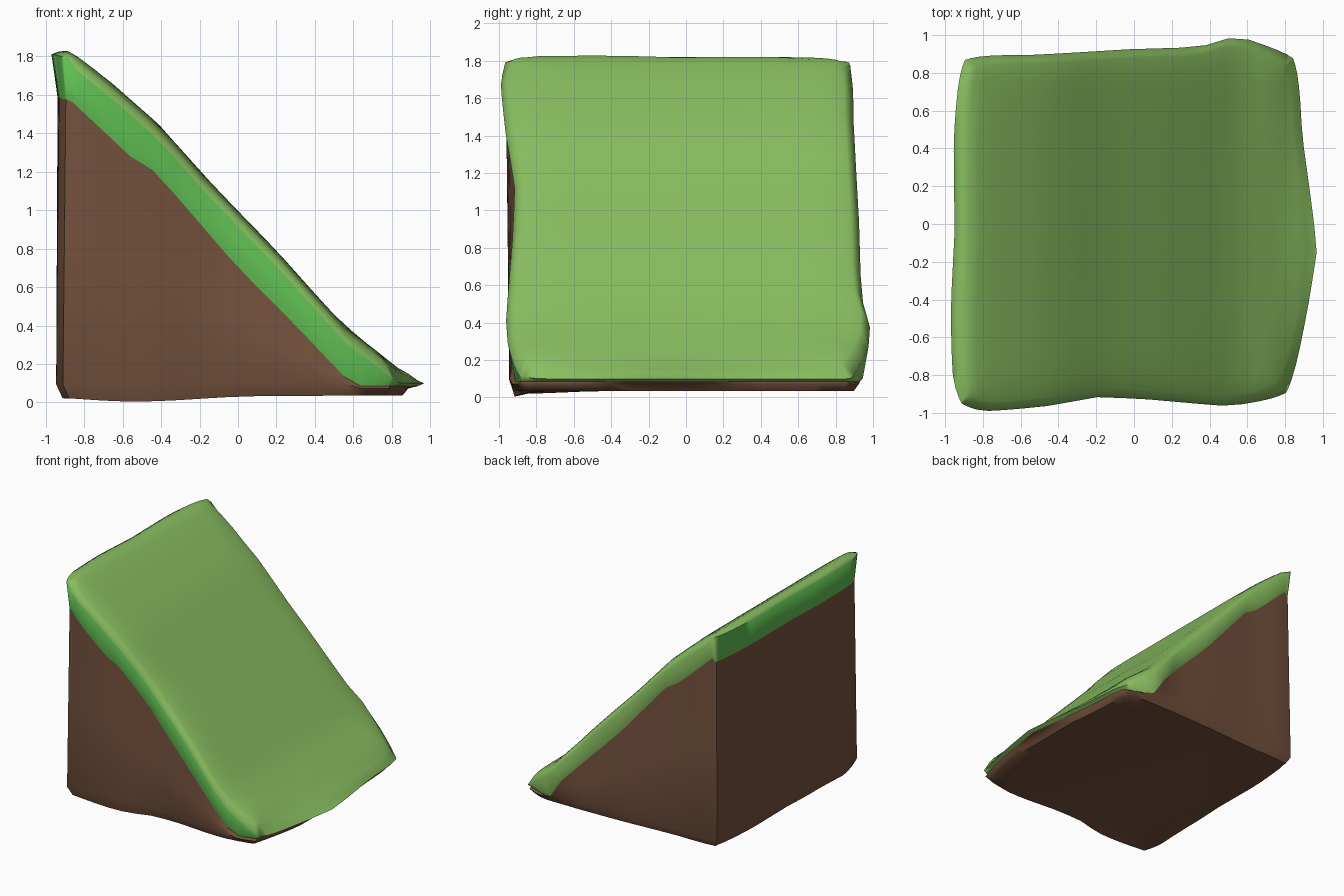
import bpy, bmesh, math

if "Cube" in bpy.data.objects:
    bpy.data.objects.remove(bpy.data.objects["Cube"])

N = 20  # grid divisions across the slope

# Measured outline and height profiles: (position, value)
LEFT = [(-1, -.94), (-.8, -.965), (-.4, -.97), (0, -.95), (.5, -.955), (1, -.925)]
RIGHT = [(-1, .83), (-.85, .85), (-.4, .93), (-.13, .97), (.2, .93), (.5, .89), (1, .87)]
FRONT = [(-1, -.98), (-.82, -1.0), (-.5, -.97), (-.35, -.955), (-.2, -.915), (.1, -.925),
         (.4, -.95), (.6, -.965), (1, -.92)]
BACK = [(-1, .90), (-.55, .895), (-.35, .905), (0, .925), (.35, .935), (.5, .955),
        (.6, 1.0), (.8, .945), (1, .90)]
TOP = [(-.97, 1.85), (-.88, 1.83), (-.65, 1.645), (-.4, 1.425), (-.2, 1.195), (0, .985),
       (.2, .78), (.4, .555), (.57, .37), (.7, .275), (.82, .18), (.97, .12)]
SEAM = [(-.97, 1.59), (-.87, 1.57), (-.55, 1.27), (-.43, 1.2), (0, .7), (.3, .4),
        (.47, .22), (.6, .085)]


def interp(table, v):
    if v <= table[0][0]:
        return table[0][1]
    for (a, p), (b, q) in zip(table, table[1:]):
        if v <= b:
            return p + (q - p) * (v - a) / (b - a)
    return table[-1][1]


def plan(s, t, inset, round_off=.035):
    """Map s, t in -1..1 to a plan position inside the wobbly outline."""
    l, r = interp(LEFT, .96 * t) + inset, interp(RIGHT, .96 * t) - inset
    f, b = interp(FRONT, .96 * s) + inset, interp(BACK, .96 * s) - inset
    corner = 1 - round_off * (abs(s) * abs(t)) ** 8
    x = (l + (r - l) * (s + 1) / 2) * corner
    y = (f + (b - f) * (t + 1) / 2) * corner
    return x, y


# Parameters crowded towards the edges, and the boundary loop
PAR = [math.sin(math.pi / 2 * (2 * i / N - 1)) for i in range(N + 1)]
LOOP = ([(i, 0) for i in range(N)] + [(N, j) for j in range(N)]
        + [(i, N) for i in range(N, 0, -1)] + [(0, j) for j in range(N, 0, -1)])


def ring_points(inset, height, round_off=.035):
    pts = []
    for i, j in LOOP:
        x, y = plan(PAR[i], PAR[j], inset, round_off)
        pts.append((x, y, height(x, y)))
    return pts


def rim_z(x, y):
    return max(interp(TOP, x) - .07 + .03 * (x < -.85), .1)


def seam_z(x, y):
    lift = .05 if y > .8 and x < .5 else 0  # the back skirt is a little shorter
    return max(interp(SEAM, x) + lift * (x > -.85), .08)


def bridge(bm, a, b):
    n = len(a)
    return [bm.faces.new((a[k], b[k], b[(k + 1) % n], a[(k + 1) % n])) for k in range(n)]


def material(name, color):
    m = bpy.data.materials.new(name)
    m.diffuse_color = (*color, 1)
    m.use_nodes = True
    m.node_tree.nodes["Principled BSDF"].inputs["Base Color"].default_value = m.diffuse_color
    return m


def finish(bm, name, mats, angle):
    me = bpy.data.meshes.new(name)
    bm.to_mesh(me)
    bm.free()
    ob = bpy.data.objects.new(name, me)
    bpy.context.collection.objects.link(ob)
    for m in mats:
        me.materials.append(m)
    bpy.ops.object.select_all(action='DESELECT')
    ob.select_set(True)
    bpy.context.view_layer.objects.active = ob
    bpy.ops.object.shade_smooth_by_angle(angle=math.radians(angle))
    return ob


grass_light = material("light grass", (.25, .515, .118))
grass_deep = material("deep grass", (.115, .51, .085))
soil = material("brown soil", (.175, .083, .046))

# Grass layer: sloping top sheet with a rounded rim and a skirt
bm = bmesh.new()
grid = {}
for i, s in enumerate(PAR):
    for j, t in enumerate(PAR):
        x, y = plan(s, t, .035)
        drop = .03 * max(abs(s), abs(t)) ** 14
        grid[i, j] = bm.verts.new((x, y, interp(TOP, x) - drop + .01))
for i in range(N):
    for j in range(N):
        bm.faces.new((grid[i, j], grid[i + 1, j], grid[i + 1, j + 1], grid[i, j + 1]))
edge = [grid[k] for k in LOOP]
rim = [bm.verts.new(p) for p in ring_points(0, rim_z)]
seam = [bm.verts.new(p) for p in ring_points(.032, seam_z, .02)]
bridge(bm, edge, rim)
skirt = bridge(bm, rim, seam)
for k, f in enumerate(skirt):
    # front and left skirts are the deeper green
    if k < N or k >= 3 * N:
        f.material_index = 1
finish(bm, "grass_layer", [grass_light, grass_deep], 80)

# Soil wedge: walls below the seam and a slightly uneven base
bm = bmesh.new()
top_pts = ring_points(.032, seam_z, .02)
foot_pts, mid_pts, base_pts = [], [], []
for (i, j), (x, y, z) in zip(LOOP, top_pts):
    fx = max(-.945, min(.885, x - .015 * (i == 0)))
    fy = max(-.945, min(.925, y + .02 * ((j == N) - (j == 0))))
    fz = min(.1 + .01 * math.sin(5 * x + 3 * y), z - .012)
    foot_pts.append((fx, fy, fz))
    mid_pts.append(((x + fx) / 2, (y + fy) / 2, (z + fz) / 2))
    # the base dips lowest at the front left
    dip = .035 * math.exp(-((fx + .55) / .4) ** 2 - ((fy + .85) / .25) ** 2)
    base_pts.append((fx * .965, fy * .97, min(.035 - dip, fz - .01)))
rings = [[bm.verts.new(p) for p in pts] for pts in (top_pts, mid_pts, foot_pts, base_pts)]
for a, b in zip(rings, rings[1:]):
    bridge(bm, a, b)
# Flat underside inside the uneven rim
inner = [bm.verts.new((x * .85, y * .85, .035)) for x, y, z in base_pts]
bridge(bm, rings[-1], inner)
bm.faces.new(inner[::-1])
finish(bm, "soil_wedge", [soil], 50)
